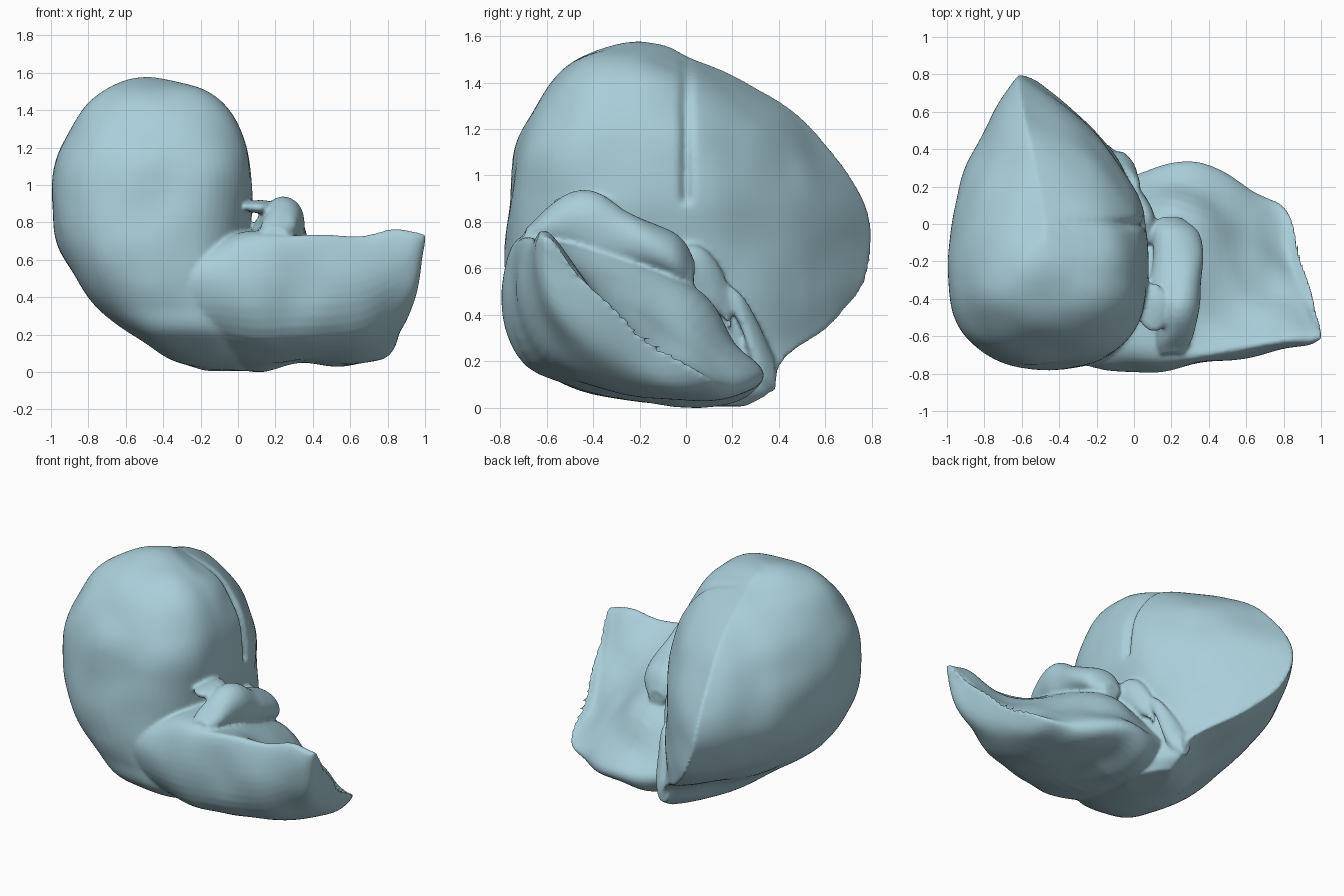
import bpy, bmesh, math
from mathutils import Vector, noise


def spline(pts, steps, closed=False):
    """Catmull-Rom resampling of equal-length tuples."""
    n, out = len(pts), []
    get = (lambda i: pts[i % n]) if closed else (lambda i: pts[max(0, min(n - 1, i))])
    for i in range(n if closed else n - 1):
        a, b, c, d = (get(i + k) for k in (-1, 0, 1, 2))
        for s in range(steps):
            t = s / steps
            out.append(tuple(0.5 * (2 * q + (r - p) * t + (2 * p - 5 * q + 4 * r - u) * t * t
                                    + (3 * q - p - 3 * r + u) * t ** 3)
                             for p, q, r, u in zip(a, b, c, d)))
    if not closed:
        out.append(tuple(pts[-1]))
    return out


parts = []


def loft(name, rings, wobble=0.0):
    bm = bmesh.new()
    rows = [[bm.verts.new(p) for p in ring] for ring in rings]
    n = len(rows[0])
    for r, s in zip(rows, rows[1:]):
        for i in range(n):
            bm.faces.new((r[i], r[(i + 1) % n], s[(i + 1) % n], s[i]))
    bm.faces.new(rows[0])
    bm.faces.new(rows[-1])
    bmesh.ops.recalc_face_normals(bm, faces=bm.faces)
    bm.normal_update()
    moves = [(v, v.normal * wobble * noise.noise(v.co * 4)) for v in bm.verts]
    for v, m in moves:
        v.co += m
    me = bpy.data.meshes.new(name)
    bm.to_mesh(me)
    bm.free()
    ob = bpy.data.objects.new(name, me)
    bpy.context.collection.objects.link(ob)
    parts.append(ob)


# Large lobe: horizontal slices, rounded in front, pinched to a ridge at the back
# z, left x, right x, front y, ridge y, ridge x
slices = [
    (0.005, -0.18, 0.03, -0.10, 0.26, -0.08),
    (0.08, -0.38, 0.08, -0.45, 0.37, -0.08),
    (0.20, -0.57, 0.08, -0.68, 0.42, -0.13),
    (0.35, -0.75, 0.07, -0.74, 0.61, -0.34),
    (0.50, -0.87, 0.05, -0.77, 0.75, -0.50),
    (0.70, -0.97, 0.05, -0.78, 0.80, -0.60),
    (0.90, -1.00, 0.08, -0.76, 0.76, -0.62),
    (1.10, -0.98, 0.07, -0.74, 0.63, -0.60),
    (1.25, -0.93, 0.03, -0.68, 0.49, -0.57),
    (1.40, -0.83, -0.05, -0.58, 0.26, -0.52),
    (1.50, -0.72, -0.18, -0.47, 0.03, -0.48),
    (1.56, -0.60, -0.34, -0.31, -0.08, -0.47),
    (1.58, -0.49, -0.45, -0.21, -0.18, -0.47)]


def lobe_ring(z, xl, xr, yf, yb, xb):
    yc = yf + 0.35 * (yb - yf)
    mid, half = (xl + xr) / 2, (xr - xl) / 2
    ring = []
    for i in range(33):                      # rounded front
        t = math.pi * i / 32
        c, s = math.cos(t), max(0, math.sin(t))
        ring.append(Vector((mid - half * math.copysign(abs(c) ** 0.8, c),
                            yc - (yc - yf) * s ** 0.8, z)))
    for i in range(1, 73):                   # right flank to the ridge, with the seam groove
        s = i / 72
        y = yc + (yb - yc) * s
        groove = 0.035 * math.exp(-(y / 0.022) ** 2) if 0.88 < z < 1.5 else 0
        ring.append(Vector((xr + (xb - xr) * s ** 2.55 - groove, y, z)))
    for i in range(1, 32):                   # left flank back to the front
        s = 1 - i / 32
        ring.append(Vector((xl + (xb - xl) * s ** 2, yc + (yb - yc) * s, z)))
    return ring


loft("large_lobe", [lobe_ring(*s) for s in spline(slices, 6)], 0.015)

# Side lobe: upright sections along x, as (y, z) from back edge over the top to the rim and under
sections = [
    (-0.62, [(0.00, 0.36), (-0.05, 0.40), (-0.15, 0.44), (-0.30, 0.47), (-0.50, 0.48),
             (-0.66, 0.47), (-0.68, 0.42), (-0.59, 0.34), (-0.40, 0.27), (-0.10, 0.27)]),
    (0.0, [(0.25, 0.14), (0.20, 0.26), (0.05, 0.46), (-0.25, 0.70), (-0.60, 0.74),
           (-0.76, 0.66), (-0.79, 0.45), (-0.68, 0.20), (-0.35, 0.06), (0.10, 0.025)]),
    (0.32, [(0.33, 0.13), (0.20, 0.28), (0.00, 0.53), (-0.35, 0.67), (-0.64, 0.73),
            (-0.73, 0.70), (-0.75, 0.46), (-0.67, 0.20), (-0.35, 0.07), (0.15, 0.04)]),
    (0.62, [(0.18, 0.10), (0.08, 0.23), (-0.10, 0.35), (-0.38, 0.52), (-0.60, 0.69),
            (-0.67, 0.70), (-0.71, 0.48), (-0.62, 0.22), (-0.35, 0.08), (0.05, 0.04)]),
    (0.82, [(0.07, 0.14), (-0.05, 0.20), (-0.20, 0.28), (-0.38, 0.48), (-0.57, 0.73),
            (-0.64, 0.74), (-0.66, 0.55), (-0.58, 0.32), (-0.38, 0.18), (-0.10, 0.11)]),
    (0.94, [(-0.34, 0.45), (-0.40, 0.50), (-0.45, 0.56), (-0.50, 0.64), (-0.58, 0.73),
            (-0.63, 0.74), (-0.64, 0.64), (-0.60, 0.48), (-0.52, 0.40), (-0.43, 0.40)]),
    (1.00, [(-0.54, 0.68), (-0.55, 0.69), (-0.56, 0.70), (-0.57, 0.72), (-0.59, 0.73),
            (-0.61, 0.73), (-0.61, 0.71), (-0.60, 0.69), (-0.58, 0.68), (-0.56, 0.68)])]
flat = [(x,) + tuple(v for p in prof for v in p) for x, prof in sections]
rings = []
for row in spline(flat, 8):
    prof = list(zip(row[1::2], row[2::2]))
    rings.append([Vector((row[0], y, z)) for y, z in spline(prof, 5, True)])
loft("side_lobe", rings, 0.02)


def bead(name, stations, wobble):
    """Loft of ellipses along y: y, centre x, centre z, radius x, radius z."""
    loft(name, [[Vector((cx + rx * math.cos(a), y, cz + rz * math.sin(a)))
                 for a in (math.tau * k / 28 for k in range(28))]
                for y, cx, cz, rx, rz in spline(stations, 5)], wobble)


# Long nodule lying in the cleft
bead("cleft_nodule", [(-0.71, 0.20, 0.73, 0.07, 0.05), (-0.62, 0.22, 0.77, 0.11, 0.12),
                      (-0.45, 0.23, 0.78, 0.11, 0.14), (-0.22, 0.25, 0.72, 0.13, 0.13),
                      (-0.05, 0.23, 0.63, 0.12, 0.11), (0.03, 0.20, 0.57, 0.06, 0.05)], 0.06)

# Folded tissue behind the nodule, joining the two lobes
bead("cleft_fold", [(-0.10, 0.06, 0.58, 0.06, 0.08), (0.03, 0.05, 0.57, 0.06, 0.12),
                    (0.13, 0.03, 0.50, 0.06, 0.12), (0.20, 0.01, 0.42, 0.04, 0.10)], 0.04)

# Raised lip running from the fold down to the foot of the ridge
bead("hinge_lip", [(0.15, 0.01, 0.52, 0.03, 0.04), (0.24, 0.00, 0.40, 0.04, 0.09),
                   (0.32, -0.05, 0.24, 0.05, 0.12), (0.38, -0.10, 0.14, 0.04, 0.07)], 0.02)

# Small strand bridging the gap over the cleft
bead("bridge_strand", [(-0.58, 0.11, 0.88, 0.03, 0.02), (-0.52, 0.10, 0.88, 0.08, 0.035),
                       (-0.40, 0.10, 0.89, 0.08, 0.035), (-0.32, 0.10, 0.88, 0.03, 0.02)], 0.02)

# Fuse the parts into one continuous skin
bpy.ops.object.select_all(action='DESELECT')
for ob in parts:
    ob.select_set(True)
bpy.context.view_layer.objects.active = parts[0]
bpy.ops.object.join()
body = bpy.context.object
body.name = "two_lobed_body"
rm = body.modifiers.new("fuse", 'REMESH')
rm.mode = 'VOXEL'
rm.voxel_size = 0.012
rm.use_smooth_shade = True
sm = body.modifiers.new("soften", 'SMOOTH')
sm.factor, sm.iterations = 0.5, 5

# Pale blue skin
mat = bpy.data.materials.new("pale_blue")
mat.diffuse_color = (0.40, 0.62, 0.70, 1)
body.data.materials.clear()
body.data.materials.append(mat)
